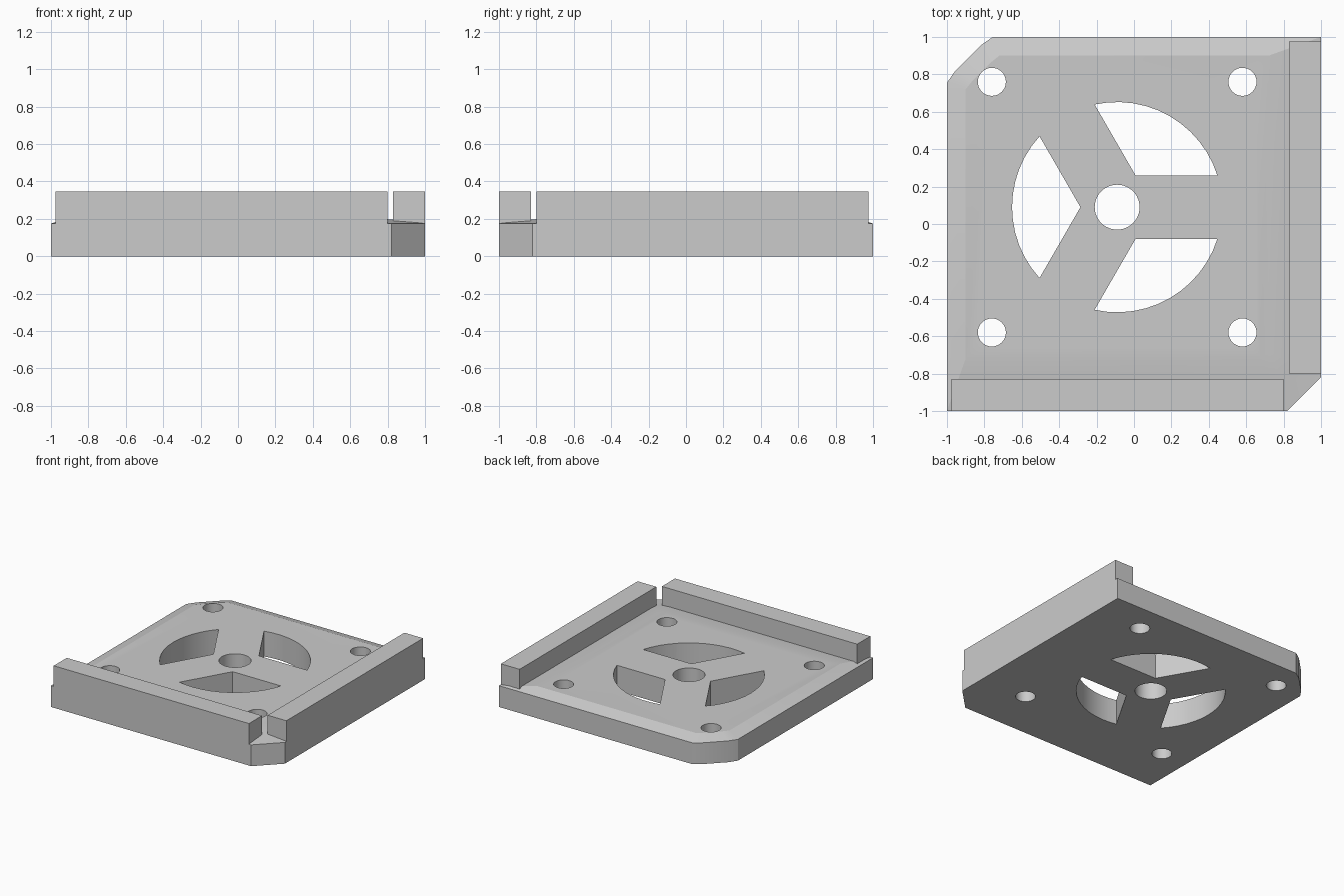
import bpy, bmesh, math

cube = bpy.data.objects.get("Cube")
if cube:
    bpy.data.objects.remove(cube, do_unlink=True)

grey = bpy.data.materials.new("plain grey")
grey.use_nodes = True
colour = (0.6, 0.6, 0.6, 1)
grey.diffuse_color = colour
grey.node_tree.nodes["Principled BSDF"].inputs["Base Color"].default_value = colour


def loft(bm, rings):
    """Closed solid through stacked rings of 3D points."""
    loops = [[bm.verts.new(p) for p in ring] for ring in rings]
    n = len(loops[0])
    for low, high in zip(loops, loops[1:]):
        for i in range(n):
            j = (i + 1) % n
            bm.faces.new((low[i], low[j], high[j], high[i]))
    bm.faces.new(loops[0][::-1])
    bm.faces.new(loops[-1])


def at(points, z):
    return [(x, y, z) for x, y in points]


def arc(cx, cy, r, start, end, steps):
    return [(cx + r * math.cos(start + (end - start) * i / steps),
             cy + r * math.sin(start + (end - start) * i / steps))
            for i in range(steps + 1)]


def make(name, bm):
    bmesh.ops.recalc_face_normals(bm, faces=bm.faces)
    mesh = bpy.data.meshes.new(name)
    bm.to_mesh(mesh)
    bm.free()
    mesh.materials.append(grey)
    obj = bpy.data.objects.new(name, mesh)
    bpy.context.collection.objects.link(obj)
    return obj


def combine(target, tool, operation):
    tool.hide_render = True
    mod = target.modifiers.new(operation.lower(), "BOOLEAN")
    mod.operation = operation
    mod.solver = "EXACT"
    mod.object = tool
    bpy.context.view_layer.objects.active = target
    bpy.ops.object.modifier_apply(modifier=mod.name)
    bpy.data.objects.remove(tool, do_unlink=True)


# Base plate with cut corners and a gently sloped rim
outline = [(-1, -1), (.82, -1), (1, -.82), (1, 1),
           (-.755, 1), (-.82, .955), (-.955, .82), (-1, .755)]
crown = [(-.9, -.72), (.68, -.72), (.72, -.68), (.72, .9),
         (-.72, .9), (-.77, .86), (-.86, .77), (-.9, .72)]
bm = bmesh.new()
loft(bm, [at(outline, 0), at(outline, .175), at(crown, .208)])
plate = make("base_plate", bm)

# Raised rails along the front and left edges
for name, x0, x1, y0, y1 in (("front_rail", -.975, .8, -1, -.83),
                             ("left_rail", .83, 1, -.8, .975)):
    rect = [(x0, y0), (x1, y0), (x1, y1), (x0, y1)]
    bm = bmesh.new()
    loft(bm, [at(rect, .1), at(rect, .345)])
    combine(plate, make(name, bm), "UNION")

# Openings: hub, four screw holes, three sectors between the spokes
CX, CY = -.09, .09
holes = [arc(CX, CY, .12, 0, math.tau, 48)[:-1]]
for sx in (-1, 1):
    for sy in (-1, 1):
        holes.append(arc(CX + sx * .67, CY + sy * .67, .075, 0, math.tau, 32)[:-1])

radius, half_spoke = .562, .17
margin = math.asin(half_spoke / radius)
apex = half_spoke / math.sin(math.pi / 3)
for k in range(3):
    mid = math.pi / 3 + k * math.tau / 3
    reach = math.pi / 3 - margin
    tip = (CX + apex * math.cos(mid), CY + apex * math.sin(mid))
    holes.append([tip] + arc(CX, CY, radius, mid - reach, mid + reach, 12))

bm = bmesh.new()
for hole in holes:
    loft(bm, [at(hole, -.1), at(hole, .5)])
combine(plate, make("opening_cutter", bm), "DIFFERENCE")

# Smooth hole walls, crisp edges
bpy.ops.object.select_all(action="DESELECT")
plate.select_set(True)
bpy.context.view_layer.objects.active = plate
bpy.ops.object.shade_smooth_by_angle(angle=math.radians(14))
